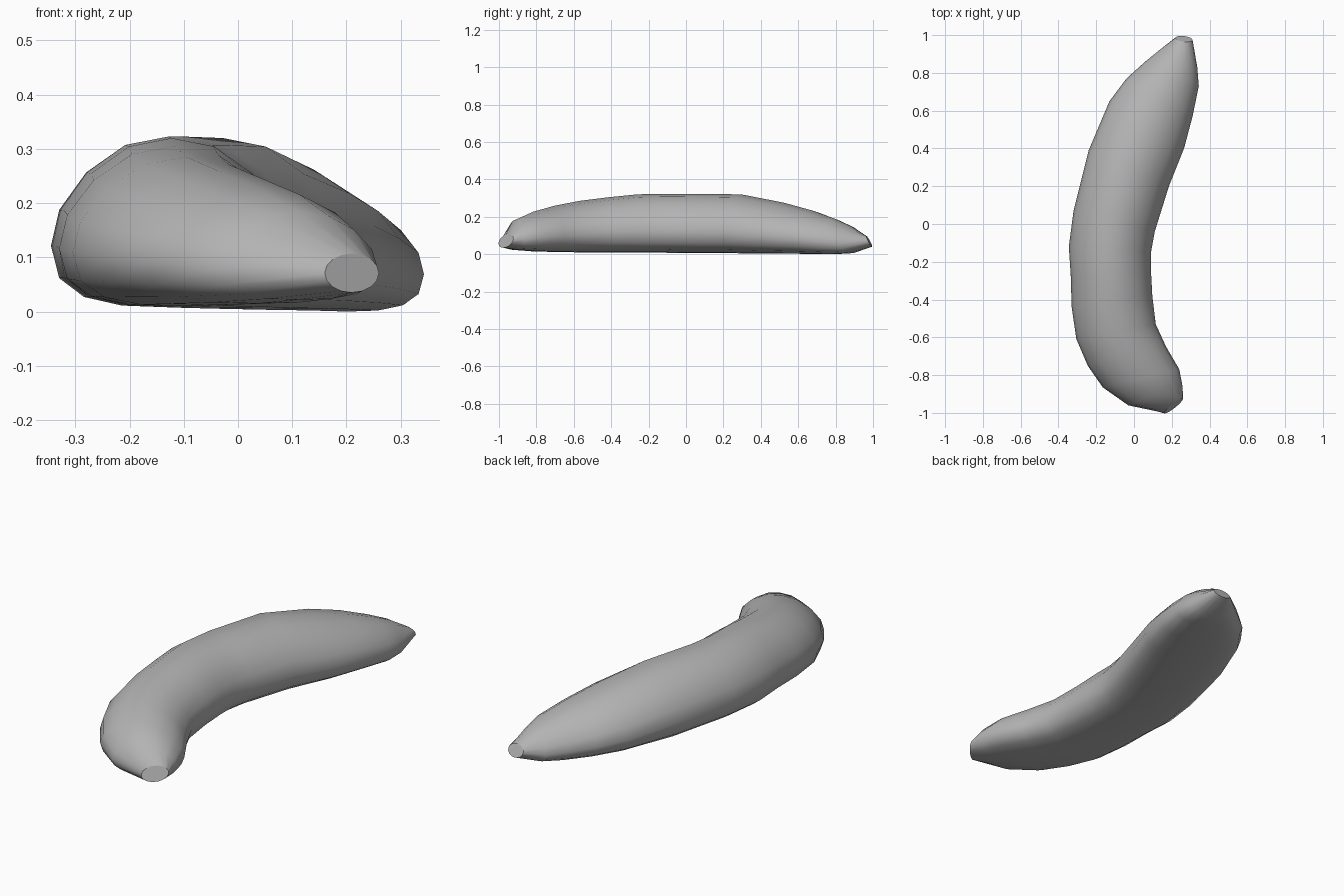
import bpy, bmesh, math
from mathutils import Vector

if "Cube" in bpy.data.objects:
    bpy.data.objects.remove(bpy.data.objects["Cube"])

# Half cross-section from bottom to top: (sideways -1..1, height 0..1)
HALF = [(0, 0), (.4, .01), (.72, .06), (.93, .17), (1, .36),
        (.93, .57), (.7, .79), (.37, .95), (0, 1)]
PROFILE = HALF + [(-u, v) for u, v in HALF[-2:0:-1]]
# Rounder section for the cut ends
ROUND = [(math.sin(k * math.pi / 8), .5 - .5 * math.cos(k * math.pi / 8)) for k in range(16)]

# Stations along the body: left x, left y, right x, right y, bottom z, top z, lean in y
STATIONS = [
    (.16, -1.0, .26, -.925, .035, .107, .03),
    (-.03, -.96, .257, -.86, .022, .185, 0),
    (-.165, -.865, .24, -.77, .015, .227, 0),
    (-.245, -.75, .17, -.65, .012, .26, 0),
    (-.305, -.61, .115, -.53, .01, .285, 0),
    (-.33, -.44, .097, -.38, .01, .305, 0),
    (-.335, -.27, .09, -.25, .009, .32, 0),
    (-.345, -.12, .09, -.15, .008, .323, 0),
    (-.32, .07, .11, -.04, .007, .323, 0),
    (-.24, .39, .185, .2, .005, .32, 0),
    (-.13, .65, .265, .4, .003, .275, 0),
    (-.04, .77, .31, .57, .002, .235, 0),
    (.06, .86, .343, .73, 0, .19, 0),
    (.14, .925, .335, .83, .005, .152, 0),
    (.22, .985, .31, .975, .04, .097, -.03),
]

# Curved body lofted through the stations, with flat cut ends
bm = bmesh.new()
rings = []
for k, (lx, ly, rx, ry, zb, zt, lean) in enumerate(STATIONS):
    left, right = Vector((lx, ly, 0)), Vector((rx, ry, 0))
    ring = []
    for u, v in (ROUND if k in (0, len(STATIONS) - 1) else PROFILE):
        p = left.lerp(right, (u + 1) / 2)
        ring.append(bm.verts.new((p.x, p.y + lean * (v - .5), zb + (zt - zb) * v)))
    rings.append(ring)
n = len(PROFILE)
for a, b in zip(rings, rings[1:]):
    for i in range(n):
        j = (i + 1) % n
        bm.faces.new((a[i], a[j], b[j], b[i]))
for ring in (rings[0], rings[-1]):
    cap = bm.faces.new(ring)
    for e in cap.edges:
        e.smooth = False          # crisp rim around each cut end
bmesh.ops.recalc_face_normals(bm, faces=bm.faces)

mesh = bpy.data.meshes.new("curved_body")
bm.to_mesh(mesh)
bm.free()
body = bpy.data.objects.new("curved_body", mesh)
bpy.context.collection.objects.link(body)
bpy.context.view_layer.objects.active = body
body.select_set(True)
bpy.ops.object.shade_smooth_by_angle(angle=math.radians(60), keep_sharp_edges=True)

# Darker grey skin
skin = bpy.data.materials.new("dark_grey")
skin.diffuse_color = (.45, .45, .45, 1)
skin.use_nodes = True
skin.node_tree.nodes["Principled BSDF"].inputs["Base Color"].default_value = skin.diffuse_color
mesh.materials.append(skin)
